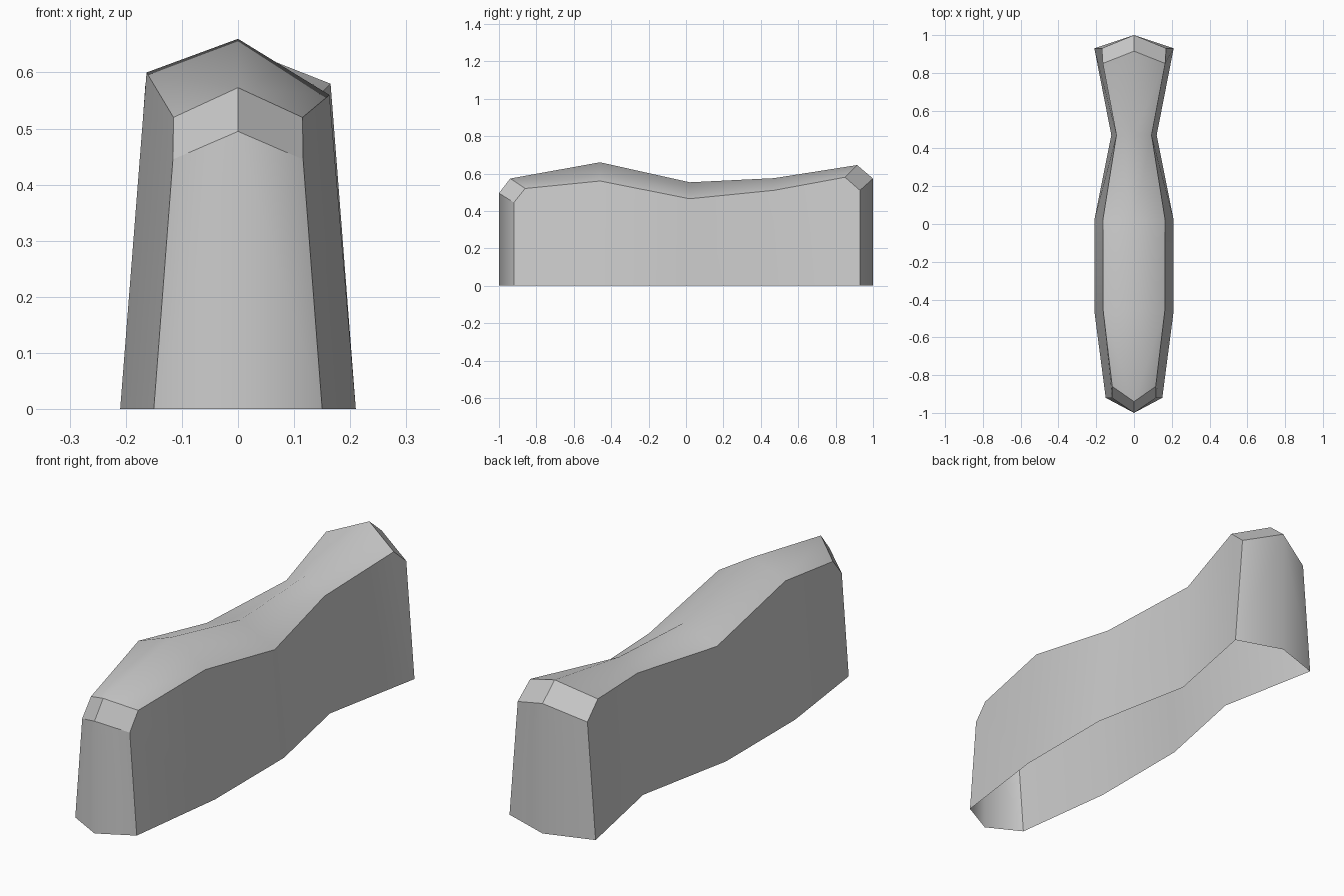
import bpy
import bmesh

cube = bpy.data.objects.get("Cube")
if cube:
    bpy.data.objects.remove(cube, do_unlink=True)

# One plain grey material
grey = bpy.data.materials.new("stone grey")
grey.use_nodes = True
grey.diffuse_color = (0.6, 0.6, 0.6, 1)
grey.node_tree.nodes["Principled BSDF"].inputs["Base Color"].default_value = grey.diffuse_color

# Stations: base y, shoulder y, ridge y, base half width, shoulder half width,
# ridge z, shoulder z on +x, shoulder z on -x
STATIONS = [
    (-0.92, -0.86, -0.94, 0.15, 0.115, 0.573, 0.52, 0.52),
    (-0.46, -0.46, -0.46, 0.21, 0.163, 0.66, 0.56, 0.60),
    (0.02, 0.02, 0.02, 0.21, 0.165, 0.553, 0.465, 0.495),
    (0.47, 0.47, 0.47, 0.12, 0.093, 0.575, 0.51, 0.53),
    (0.93, 0.85, 0.915, 0.21, 0.165, 0.645, 0.58, 0.58),
]
# Ends: tip y, tip z, corner y, corner half width, corner z
ENDS = [(-1.0, 0.495, -0.92, 0.116, 0.445), (1.0, 0.573, 0.93, 0.17, 0.51)]

bm = bmesh.new()
region = bm.faces.layers.int.new("region")
TOP, BEVEL, END, SIDE = range(4)


def face(kind, *verts):
    f = bm.faces.new(verts)
    f[region] = kind
    f.smooth = kind != BEVEL


# Shared ridge and end tips
ridge = [bm.verts.new((0, s[2], s[5])) for s in STATIONS]
tips = [bm.verts.new((0, e[0], e[1])) for e in ENDS]
tip_bases = [bm.verts.new((0, e[0], 0)) for e in ENDS]

# Each half: long side wall, sloping top, end bevels and pointed end walls
for side in (1, -1):
    base = [bm.verts.new((side * s[3], s[0], 0)) for s in STATIONS]
    shoulder = [bm.verts.new((side * s[4], s[1], s[6 if side > 0 else 7])) for s in STATIONS]
    corners = [bm.verts.new((side * e[3], e[2], e[4])) for e in ENDS]
    for i in range(len(STATIONS) - 1):
        face(TOP, ridge[i], shoulder[i], shoulder[i + 1], ridge[i + 1])
        wall = [base[i], base[i + 1], shoulder[i + 1], shoulder[i]]
        if i == 0:
            wall.append(corners[0])
        if i == len(STATIONS) - 2:
            wall.insert(2, corners[1])
        face(SIDE, *wall)
    for end, n in ((0, 0), (1, -1)):
        face(BEVEL, ridge[n], shoulder[n], corners[end], tips[end])
        face(END, tips[end], corners[end], base[n], tip_bases[end])

# Open underside; crisp edges only where one region meets another
bmesh.ops.recalc_face_normals(bm, faces=bm.faces)
if max(bm.faces, key=lambda f: f.calc_center_median().z).normal.z < 0:
    bmesh.ops.reverse_faces(bm, faces=bm.faces)
for e in bm.edges:
    kinds = {f[region] for f in e.link_faces}
    e.smooth = len(kinds) == 1 and BEVEL not in kinds

bm.faces.layers.int.remove(region)
mesh = bpy.data.meshes.new("rock_ridge")
bm.to_mesh(mesh)
bm.free()
mesh.materials.append(grey)
rock = bpy.data.objects.new("rock_ridge", mesh)
bpy.context.collection.objects.link(rock)
